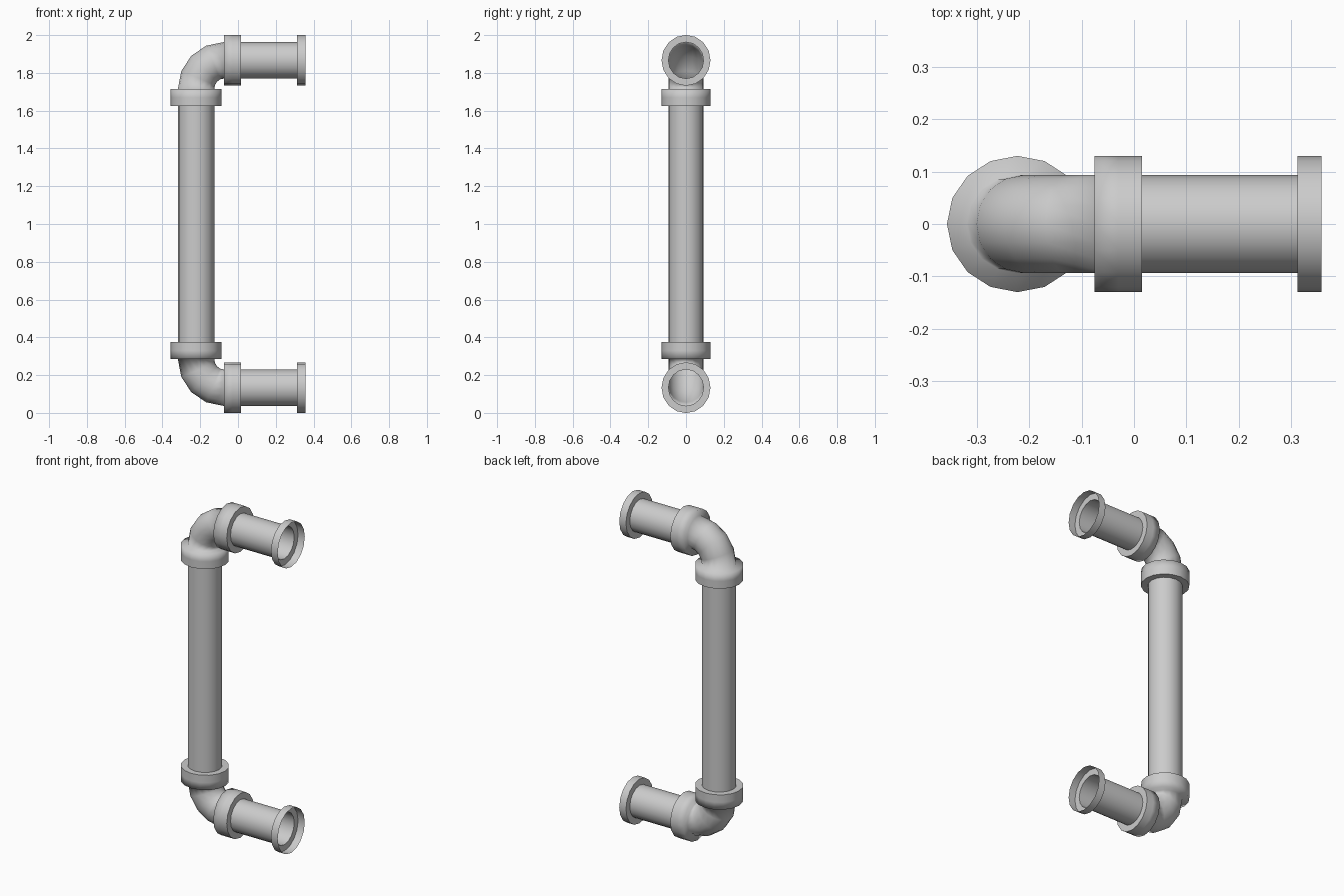
import bpy, bmesh, math
from mathutils import Vector

if "Cube" in bpy.data.objects:
    bpy.data.objects.remove(bpy.data.objects["Cube"])

SIDES = 16
PIPE, RIM = 0.0965, 0.1345      # in-plane radii
SQUASH = 0.965                  # depth is slightly narrower
PX, PZ = -0.222, 0.1335         # riser axis x, lower arm axis z
LIP = 0.045                     # flange width


def sweep(name, rings, angle):
    """Open tube through rings of (x, z, in-plane direction, radius)."""
    bm = bmesh.new()
    loops = []
    for x, z, (ux, uz), r in rings:
        loop = []
        for i in range(SIDES):
            a = 2 * math.pi * i / SIDES
            c = r * math.cos(a)
            loop.append(bm.verts.new(Vector((x + ux * c, SQUASH * r * math.sin(a), z + uz * c))))
        loops.append(loop)
    for a, b in zip(loops, loops[1:]):
        for i in range(SIDES):
            j = (i + 1) % SIDES
            bm.faces.new((a[i], a[j], b[j], b[i]))
    # face the tube wall outward
    x, z, (ux, uz), r = rings[0]
    bm.normal_update()
    bm.faces.ensure_lookup_table()
    f = bm.faces[0]
    if f.normal.dot(f.calc_center_median() - Vector((x, 0, z))) < 0:
        bmesh.ops.reverse_faces(bm, faces=bm.faces[:])
    me = bpy.data.meshes.new(name)
    bm.to_mesh(me)
    bm.free()
    ob = bpy.data.objects.new(name, me)
    bpy.context.collection.objects.link(ob)
    bpy.ops.object.select_all(action='DESELECT')
    bpy.context.view_layer.objects.active = ob
    ob.select_set(True)
    if angle:
        bpy.ops.object.shade_smooth_by_angle(angle=math.radians(angle))
    else:
        bpy.ops.object.shade_smooth()
    return ob


def flanged(a, b):
    """Stations (position, radius) of a straight pipe with a lip at both ends."""
    return [(a, RIM), (a + LIP, RIM), (a + LIP, PIPE),
            (b - LIP, PIPE), (b - LIP, RIM), (b, RIM)]


# vertical riser
sweep("riser_pipe", [(PX, z, (1, 0), r) for z, r in flanged(0.33, 1.67)], 50)

# lower and upper arms and elbows, mirrored about z = 1
for label, s in (("lower", 1), ("upper", -1)):
    def mz(z):
        return 1 + s * (z - 1)

    sweep(label + "_arm_pipe",
          [(x, mz(PZ), (0, s), r) for x, r in flanged(-0.03, 0.357)], 50)

    bx, bz = -0.03 - LIP, 0.33 - LIP       # centre of the bend
    rings = [(PX, mz(0.33), (1, 0), RIM), (PX, mz(bz), (1, 0), RIM)]
    for i in range(5):
        t = math.pi / 2 * i / 4
        c, n = math.cos(t), math.sin(t)
        rings.append((bx + (PX - bx) * c, mz(bz + (PZ - bz) * n), (c, s * n), PIPE))
    rings += [(bx, mz(PZ), (0, s), RIM), (-0.03, mz(PZ), (0, s), RIM)]
    sweep(label + "_elbow", rings, 0)
